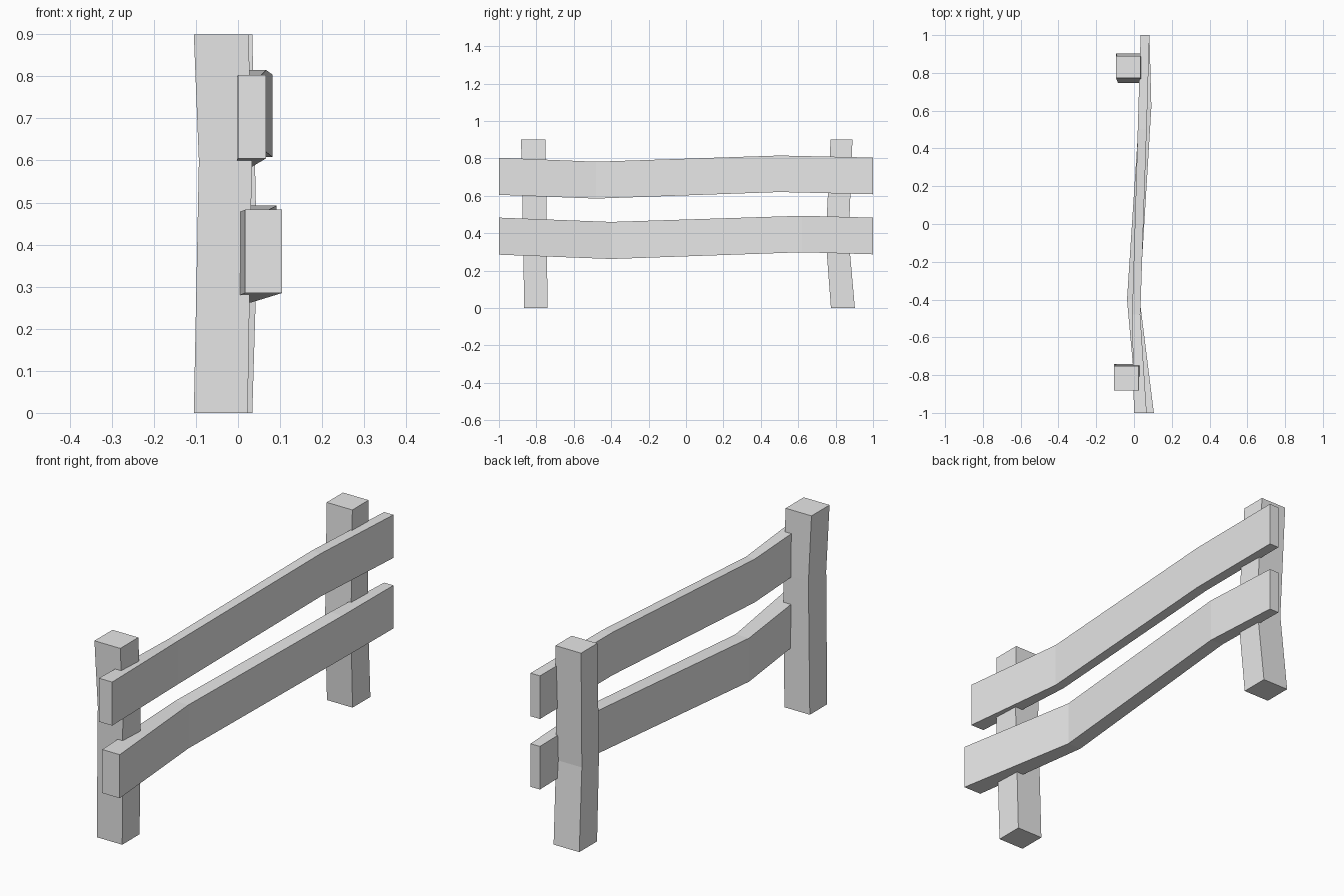
import bpy
import bmesh

cube = bpy.data.objects.get("Cube")
if cube:
    bpy.data.objects.remove(cube, do_unlink=True)

grey = bpy.data.materials.new("light_grey")
grey.use_nodes = True
colour = (0.8, 0.8, 0.8, 1.0)
grey.diffuse_color = colour
grey.node_tree.nodes["Principled BSDF"].inputs["Base Color"].default_value = colour


def beam(name, sections):
    """Skin a list of four-cornered sections into a closed, flat-shaded beam."""
    bm = bmesh.new()
    rings = [[bm.verts.new(p) for p in ring] for ring in sections]
    for a, b in zip(rings, rings[1:]):
        for i in range(4):
            j = (i + 1) % 4
            bm.faces.new((a[i], a[j], b[j], b[i]))
    bm.faces.new(rings[0])
    bm.faces.new(rings[-1])
    bmesh.ops.recalc_face_normals(bm, faces=bm.faces)
    mesh = bpy.data.meshes.new(name)
    bm.to_mesh(mesh)
    bm.free()
    mesh.materials.append(grey)
    bpy.context.collection.objects.link(bpy.data.objects.new(name, mesh))


def rail(name, stations):
    # Each station: y, left x, right x, bottom z, top z
    beam(name, [[(x0, y, z0), (x1, y, z0), (x1, y, z1), (x0, y, z1)]
                for y, x0, x1, z0, z1 in stations])


def post(name, stations):
    # Each station: z, x range, y range
    beam(name, [[(x0, y0, z), (x1, y0, z), (x1, y1, z), (x0, y1, z)]
                for z, x0, x1, y0, y1 in stations])


# Bent horizontal boards
rail("upper_rail", [
    (-1.0, 0.0, 0.067, 0.605, 0.803),
    (-0.48, -0.01, 0.033, 0.585, 0.782),
    (0.5, 0.02, 0.067, 0.62, 0.815),
    (1.0, 0.035, 0.082, 0.608, 0.804),
])
rail("lower_rail", [
    (-1.0, 0.017, 0.105, 0.285, 0.483),
    (-0.4, -0.037, 0.03, 0.262, 0.46),
    (0.62, 0.03, 0.092, 0.298, 0.493),
    (1.0, 0.035, 0.082, 0.287, 0.483),
])

# Slightly crooked uprights
post("front_post", [
    (0.0, -0.105, 0.023, -0.865, -0.74),
    (0.6, -0.093, 0.033, -0.875, -0.747),
    (0.9, -0.105, 0.025, -0.882, -0.752),
])
post("back_post", [
    (0.0, -0.095, 0.034, 0.775, 0.903),
    (0.37, -0.085, 0.045, 0.747, 0.87),
    (0.9, -0.095, 0.034, 0.773, 0.89),
])
